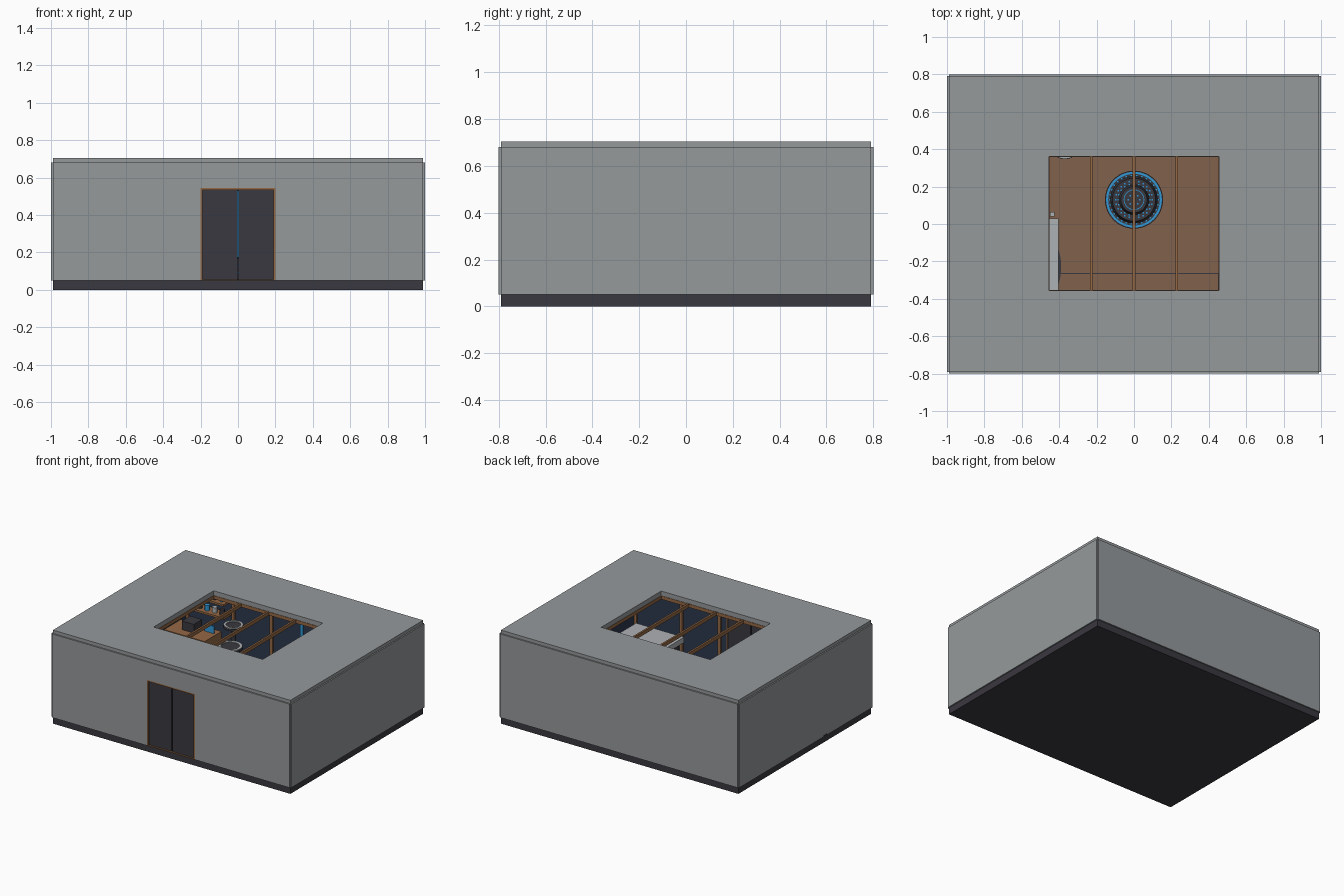
import bpy, bmesh, math
from mathutils import Matrix, Vector

if "Cube" in bpy.data.objects:
    bpy.data.objects.remove(bpy.data.objects["Cube"], do_unlink=True)


def material(name, r, g, b):
    m = bpy.data.materials.new(name)
    m.use_nodes = True
    m.diffuse_color = (r, g, b, 1)
    m.node_tree.nodes["Principled BSDF"].inputs["Base Color"].default_value = (r, g, b, 1)
    return m


GREY = material("wall grey", 0.30, 0.32, 0.33)
DARK = material("charcoal", 0.042, 0.040, 0.050)
COPPER = material("copper brown", 0.30, 0.14, 0.06)
FLOOR = material("floor brown", 0.22, 0.12, 0.07)
NAVY = material("navy panel", 0.025, 0.038, 0.075)
BLUE = material("glow blue", 0.03, 0.32, 0.68)
PALE = material("pale metal", 0.42, 0.44, 0.46)


def finish(bm, name, mat):
    bmesh.ops.recalc_face_normals(bm, faces=bm.faces)
    me = bpy.data.meshes.new(name)
    bm.to_mesh(me)
    bm.free()
    me.materials.append(mat)
    ob = bpy.data.objects.new(name, me)
    bpy.context.collection.objects.link(ob)
    return ob


def boxes(name, mat, *spans):
    """One object made of boxes, each given as x, y and z ranges."""
    bm = bmesh.new()
    for span in spans:
        lo, hi = Vector(span[0::2]), Vector(span[1::2])
        fit = Matrix.Translation((lo + hi) / 2) @ Matrix.Diagonal((*(hi - lo), 1))
        bmesh.ops.create_cube(bm, size=1, matrix=fit)
    return finish(bm, name, mat)


def lathe(name, mat, x, y, profile, sides=48):
    """Spin a (radius, height) profile about a vertical axis."""
    bm = bmesh.new()
    vs = [bm.verts.new((r, 0, z)) for r, z in profile]
    es = [bm.edges.new(pair) for pair in zip(vs, vs[1:])]
    bmesh.ops.spin(bm, geom=vs + es, cent=(0, 0, 0), axis=(0, 0, 1),
                   angle=math.tau, steps=sides)
    bmesh.ops.remove_doubles(bm, verts=bm.verts, dist=1e-5)
    bmesh.ops.translate(bm, verts=bm.verts, vec=(x, y, 0))
    ob = finish(bm, name, mat)
    for p in ob.data.polygons:
        p.use_smooth = True
    bpy.context.view_layer.objects.active = ob
    ob.select_set(True)
    bpy.ops.object.shade_smooth_by_angle()
    ob.select_set(False)
    return ob


def disc(name, mat, x, y, r, z0, z1, sides=48):
    return lathe(name, mat, x, y, [(0, z0), (r, z0), (r, z1), (0, z1)], sides)


def ring(name, mat, x, y, r0, r1, z0, z1):
    return lathe(name, mat, x, y, [(r0, z0), (r1, z0), (r1, z1), (r0, z1), (r0, z0)])


def holed_slab(name, mat, outer, inner, z0, z1):
    """Rectangular slab with a rectangular opening."""
    bm = bmesh.new()
    loops = []
    for x0, x1, y0, y1 in (outer, inner):
        loops.append([bm.verts.new((x, y, z0)) for x, y in
                      ((x0, y0), (x1, y0), (x1, y1), (x0, y1))])
    a, b = loops
    faces = [bm.faces.new((a[i], a[(i + 1) % 4], b[(i + 1) % 4], b[i])) for i in range(4)]
    out = bmesh.ops.extrude_face_region(bm, geom=faces, use_keep_orig=True)
    top = [v for v in out["geom"] if isinstance(v, bmesh.types.BMVert)]
    bmesh.ops.translate(bm, verts=top, vec=(0, 0, z1 - z0))
    return finish(bm, name, mat)


# Shell: base, floor, walls with a doorway, and roof with a skylight
boxes("base", DARK, (-.99, .99, -.79, .79, 0, .05))
boxes("floor", FLOOR, (-.97, .97, -.77, .77, .049, .055))
for s, side in ((-1, "right"), (1, "left")):
    a, b = sorted((s * .975, s))
    boxes(side + "_wall", GREY, (a, b, -.79, .79, .05, .68))
boxes("back_wall", GREY, (-.99, .99, .775, .8, .05, .68))
boxes("front_wall", GREY, (-.99, -.2, -.8, -.775, .05, .68),
      (.2, .99, -.8, -.775, .05, .68), (-.2, .2, -.8, -.775, .545, .68))
OPENING = (-.455, .455, -.355, .36)
holed_slab("roof", GREY, (-.99, .99, -.79, .79), OPENING, .67, .705)

# Skylight frame and beams
holed_slab("skylight_frame", COPPER, (-.475, .475, -.375, .38), (-.452, .452, -.352, .357), .645, .67)
boxes("skylight_beams", COPPER,
      *[(x - .007, x + .007, -.36, .365, .645, .672) for x in (-.228, 0, .228)])

# Sliding door
boxes("door_frame", COPPER, (-.2, -.19, -.8, -.765, .05, .545),
      (.19, .2, -.8, -.765, .05, .545), (-.2, .2, -.8, -.765, .535, .545),
      (-.2, .2, -.8, -.765, .05, .054))
boxes("door_leaves", DARK, (-.19, -.004, -.788, -.772, .054, .535),
      (.004, .19, -.788, -.772, .054, .535))

# Inner lining and vertical trims
boxes("wall_panels", NAVY, (-.975, .975, .765, .775, .055, .67),
      (-.975, -.965, -.775, .765, .055, .67), (.965, .975, -.775, .765, .055, .67),
      (-.965, -.2, -.775, -.765, .055, .67), (.2, .965, -.775, -.765, .055, .67),
      (-.2, .2, -.775, -.765, .545, .67))
trims = []
for x in (-.95, -.57, -.25, .25, .57, .95):
    trims += [(x - .012, x + .012, s - .008, s + .008, .055, .67) for s in (-.76, .76)]
for y in (-.4, 0, .4):
    trims += [(s - .008, s + .008, y - .012, y + .012, .055, .67) for s in (-.96, .96)]
boxes("wall_trims", COPPER, *trims)
boxes("light_strip", BLUE, (-.012, .012, .755, .765, .1, .53))

# Central round console with glowing rings and dots
CX, CY = 0, .13
lathe("console", DARK, CX, CY, [(0, .055), (.155, .055), (.155, .09), (.125, .09),
                                (.115, .13), (.08, .13), (.07, .17), (0, .17)])
ring("console_rim_light", BLUE, CX, CY, .138, .149, .088, .095)
ring("console_inner_light", BLUE, CX, CY, .051, .055, .168, .173)
dots = []
for r, z, n in ((.13, .09, 30), (.098, .13, 24), (.085, .13, 20), (.03, .17, 8)):
    for i in range(n):
        t = math.tau * i / n
        x, y = CX + r * math.cos(t), CY + r * math.sin(t)
        dots.append((x - .004, x + .004, y - .004, y + .004, z, z + .005))
boxes("console_dots", BLUE, *dots)

# Floor seam in front of the console
boxes("floor_seam", DARK, (-.39, .452, -.267, -.263, .054, .057),
      (.449, .453, -.355, -.263, .054, .057))

# Round platform carrying a bench
PX, PY = -.695, -.23
disc("round_platform", DARK, PX, PY, .306, .052, .062, 64)
ring("platform_light", BLUE, PX, PY, .27, .278, .06, .066)
boxes("bench", PALE, (-.9, -.405, -.36, .03, .13, .16))
boxes("bench_base", DARK, (-.85, -.46, -.33, 0, .06, .13))
boxes("bench_post", PALE, (-.45, -.425, .04, .065, .055, .2))

# Round tables in the back corner
for name, x, y, r, h in (("round_table", -.37, .435, .088, .28),
                         ("tall_table", -.5, .66, .07, .32)):
    lathe(name + "_stand", DARK, x, y, [(0, .055), (r * .7, .055), (r * .25, .08),
                                       (r * .25, h - .03), (r, h - .015), (r, h), (0, h)], 32)
    ring(name + "_rim", PALE, x, y, r * .72, r * .96, h - .004, h + .006)

# Desk with a box and screen
boxes("desk", COPPER, (-.94, -.6, .46, .66, .22, .245),
      (-.94, -.91, .46, .66, .055, .22), (-.63, -.6, .46, .66, .055, .22))
boxes("desk_box", DARK, (-.84, -.74, .53, .63, .245, .31))
boxes("desk_screen", BLUE, (-.7, -.62, .6, .608, .245, .3))

# Back wall shelves with jars
boxes("shelves", COPPER, *[(-.93, -.59, .67, .765, z, z + .015) for z in (.33, .43, .53)])
for row, z in enumerate((.345, .445, .545)):
    for i in range(5):
        disc("shelf_jar", (PALE, DARK, BLUE)[(i + row) % 3], -.88 + i * .062, .715,
             .018, z, z + .04, 12)

# Cabinet, seat and bed on the other side
boxes("cabinet", COPPER, (.6, .92, .62, .765, .055, .3))
boxes("bed", PALE, (.52, .92, -.72, -.5, .16, .2))
boxes("bed_base", DARK, (.55, .89, -.7, -.52, .055, .16))
disc("stool", DARK, .7, .1, .07, .055, .17, 24)
